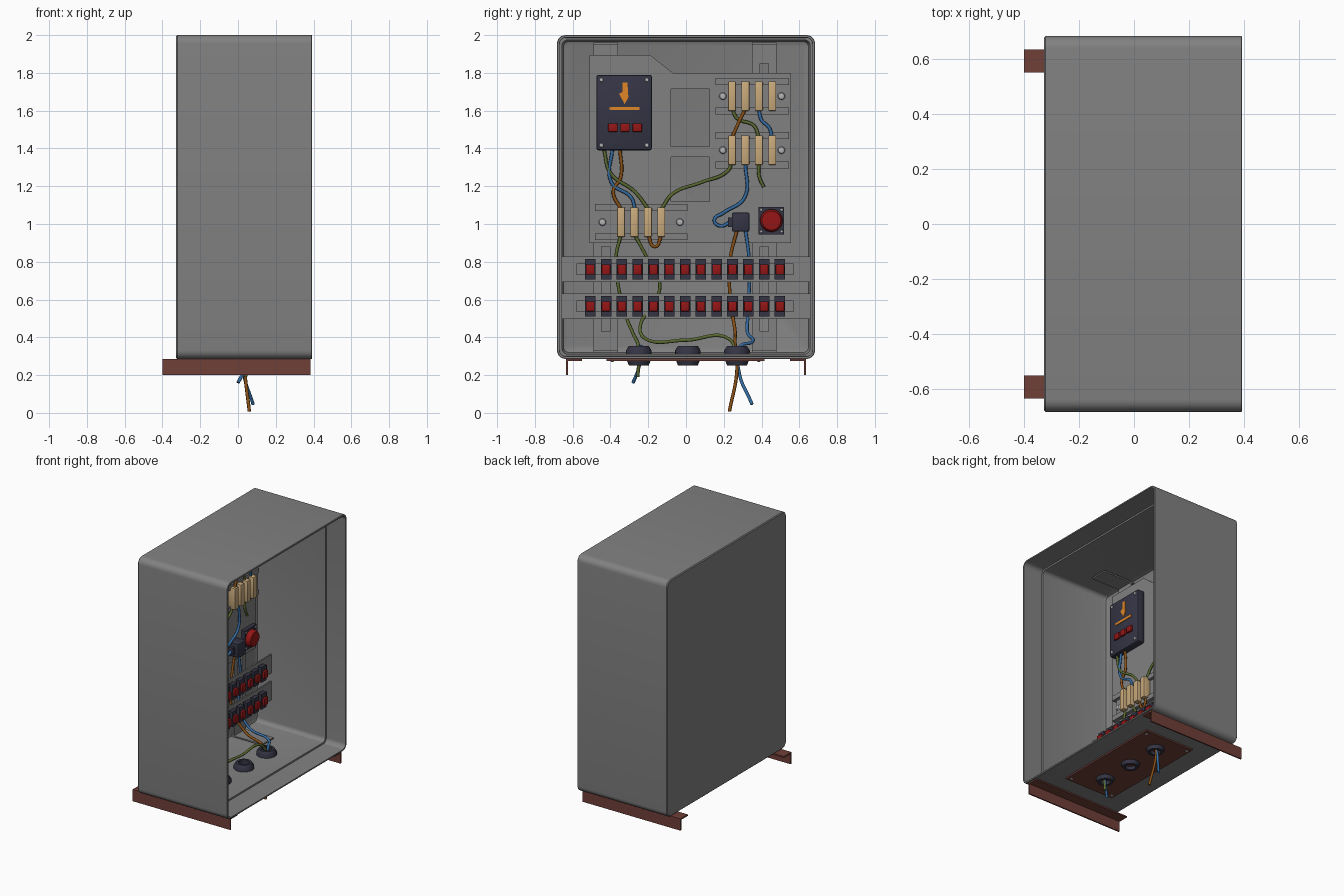
import bpy
import bmesh
import math
from mathutils import Vector

if "Cube" in bpy.data.objects:
    bpy.data.objects.remove(bpy.data.objects["Cube"])


def material(name, *rgb):
    m = bpy.data.materials.new(name)
    m.use_nodes = True
    m.diffuse_color = (*rgb, 1)
    m.node_tree.nodes["Principled BSDF"].inputs["Base Color"].default_value = (*rgb, 1)
    return m


GREY = material("cabinet grey", 0.22, 0.22, 0.22)
RUST = material("rust brown", 0.16, 0.05, 0.04)
NAVY = material("dark navy", 0.035, 0.035, 0.06)
RED = material("signal red", 0.3, 0.008, 0.008)
TAN = material("terminal tan", 0.58, 0.4, 0.2)
ORANGE = material("orange", 0.75, 0.24, 0.02)
GREEN = material("wire green", 0.1, 0.14, 0.03)
BLUE = material("wire blue", 0.035, 0.15, 0.36)
BROWN = material("wire brown", 0.25, 0.08, 0.008)
STEEL = material("screw steel", 0.45, 0.45, 0.47)


def finish(name, bm, mat):
    bmesh.ops.recalc_face_normals(bm, faces=bm.faces)
    me = bpy.data.meshes.new(name)
    bm.to_mesh(me)
    bm.free()
    me.materials.append(mat)
    ob = bpy.data.objects.new(name, me)
    bpy.context.collection.objects.link(ob)
    return ob


def box(name, xs, ys, zs, mat, bevel=0):
    bm = bmesh.new()
    bmesh.ops.create_cube(bm, size=1)
    for v in bm.verts:
        v.co = [(a + b) / 2 + c * (b - a) for (a, b), c in zip((xs, ys, zs), v.co)]
    if bevel:
        bmesh.ops.bevel(bm, geom=bm.edges[:], offset=bevel, segments=2,
                        profile=0.5, affect='EDGES')
    return finish(name, bm, mat)


def prism(name, outline, x0, x1, mat):
    """Extrude a (y, z) outline along x."""
    bm = bmesh.new()
    face = bm.faces.new([bm.verts.new((x0, y, z)) for y, z in outline])
    ext = bmesh.ops.extrude_face_region(bm, geom=[face])
    bmesh.ops.translate(bm, vec=(x1 - x0, 0, 0),
                        verts=[g for g in ext["geom"] if isinstance(g, bmesh.types.BMVert)])
    return finish(name, bm, mat)


def cut(ob, *openings):
    """Cut rectangular (ys, zs) openings through a sheet facing x."""
    for ys, zs in openings:
        c = box("opening_cutter", (-0.32, 0), ys, zs, GREY)
        c.hide_render = True
        c.hide_set(True)
        c.display_type = 'WIRE'
        mod = ob.modifiers.new("opening", 'BOOLEAN')
        mod.object, mod.operation, mod.solver = c, 'DIFFERENCE', 'EXACT'


def lathe(name, profile, centre, mat, axis='Z', n=24):
    """Spin a (radius, height) profile about z or x."""
    bm = bmesh.new()
    vs = [bm.verts.new((r, 0, h)) for r, h in profile]
    es = [bm.edges.new(p) for p in zip(vs, vs[1:])]
    bmesh.ops.spin(bm, geom=vs + es, cent=(0, 0, 0), axis=(0, 0, 1),
                   angle=math.tau, steps=n, use_merge=False)
    bmesh.ops.remove_doubles(bm, verts=bm.verts, dist=1e-5)
    for v in bm.verts:
        x, y, z = v.co
        v.co = Vector((z, x, y) if axis == 'X' else (x, y, z)) + Vector(centre)
    return finish(name, bm, mat)


def screw(name, y, z, x, r=0.012):
    lathe(name, [(r, 0), (r * 0.8, r * 0.5), (0, r * 0.7)], (x, y, z), STEEL, 'X', 12)


def wire(name, mat, points, r=0.009):
    cu = bpy.data.curves.new(name, 'CURVE')
    cu.dimensions, cu.bevel_depth, cu.bevel_resolution = '3D', r, 2
    cu.use_fill_caps = True
    cu.resolution_u = 8
    sp = cu.splines.new('BEZIER')
    sp.bezier_points.add(len(points) - 1)
    for bp, p in zip(sp.bezier_points, points):
        bp.co = p if len(p) == 3 else (-0.215, *p)
        bp.handle_left_type = bp.handle_right_type = 'AUTO'
    cu.materials.append(mat)
    bpy.context.collection.objects.link(bpy.data.objects.new(name, cu))


# Cabinet shell: rounded-rectangle rings lofted around the open edge and inside
def ring(bm, x, inset, radius):
    hy, hz, cz = 0.683 - inset, 0.857 - inset, 1.143
    out = []
    for k, (sy, sz) in enumerate(((1, 1), (-1, 1), (-1, -1), (1, -1))):
        for i in range(7):
            a = math.pi / 2 * (k + i / 6)
            out.append(bm.verts.new((x, sy * (hy - radius) + radius * math.cos(a),
                                     cz + sz * (hz - radius) + radius * math.sin(a))))
    return out


bm = bmesh.new()
rings = [ring(bm, *r) for r in (
    (-0.327, 0.006, 0.04), (-0.321, 0, 0.045), (0.39, 0, 0.045), (0.393, 0.003, 0.042),
    (0.393, 0.012, 0.036), (0.24, 0.014, 0.034), (0.24, 0.026, 0.03),
    (-0.28, 0.028, 0.03), (-0.3, 0.034, 0.03), (-0.308, 0.052, 0.03))]
for a, b in zip(rings, rings[1:]):
    for i in range(len(a)):
        j = (i + 1) % len(a)
        bm.faces.new((a[i], a[j], b[j], b[i]))
bm.faces.new(rings[0])
bm.faces.new(rings[-1])
finish("cabinet_shell", bm, GREY)

# Angle-iron feet and gland plate
for side, s in (("left", 1), ("right", -1)):
    prism("foot_rail_" + side, [(s * y, z) for y, z in (
        (0.635, 0.2), (0.635, 0.285), (0.55, 0.285), (0.55, 0.275),
        (0.625, 0.275), (0.625, 0.2))], -0.4, 0.383, RUST)
box("gland_plate", (-0.16, 0.24), (-0.42, 0.415), (0.275, 0.287), RUST)
for x in (-0.135, 0.215):
    for y in (-0.39, 0.385):
        lathe("gland_plate_bolt", [(0.01, 0.276), (0.01, 0.271), (0, 0.27)], (x, y, 0), STEEL, n=8)
for y in (-0.25, 0.01, 0.27):
    lathe("cable_gland", [(0.034, 0.25), (0.052, 0.25), (0.066, 0.285), (0.068, 0.33), (0.052, 0.355),
                          (0.036, 0.355), (0.034, 0.25)], (0.04, y, 0), NAVY)

# Slotted uprights with end flanges, and the mounting plate
for y in (-0.425, 0.415):
    ys = (y - 0.065, y + 0.065)
    up = box("upright", (-0.285, -0.275), ys, (0.33, 1.96), GREY)
    cut(up, ((y - 0.022, y + 0.022), (0.43, 0.88)), ((y - 0.022, y + 0.022), (1.5, 1.85)))
    for z in (0.325, 1.955):
        box("upright_flange", (-0.31, -0.05), ys, (z - 0.005, z + 0.005), GREY)
plate = prism("mounting_plate", [(-0.51, 0.9), (0.555, 0.9), (0.555, 1.8), (-0.07, 1.8),
                                 (-0.19, 1.895), (-0.51, 1.895)], -0.255, -0.243, GREY)
cut(plate, ((-0.08, 0.125), (1.41, 1.715)), ((-0.08, 0.125), (1.12, 1.355)))

# Breaker rows on full-width panels
for z in (0.76, 0.565):
    box("breaker_panel", (-0.2, -0.19), (-0.656, 0.656), (z - 0.067, z + 0.067), GREY)
    box("breaker_rail", (-0.19, -0.165), (-0.58, 0.57), (z - 0.03, z + 0.03), GREY)
    for i in range(13):
        y = -0.507 + i * 0.0837
        box("breaker_body", (-0.17, -0.14), (y - 0.028, y + 0.028), (z - 0.055, z + 0.055), NAVY)
        box("breaker_switch", (-0.14, -0.12), (y - 0.023, y + 0.023), (z - 0.028, z + 0.026), RED, 0.005)

# Terminal blocks on paired rails
for y, z, shift, half in ((0.35, 1.677, 0, 0.195), (0.35, 1.391, 0, 0.195), (-0.2375, 1.01, -0.0, 0.245)):
    for dz in (-0.078, 0.078):
        box("terminal_rail", (-0.243, -0.215), (y - half, y + half), (z + dz - 0.018, z + dz + 0.018), GREY)
    box("terminal_base", (-0.243, -0.236), (y - half + 0.02, y + half - 0.02), (z - 0.06, z + 0.06), GREY)
    for dy in (-half + 0.04, half - 0.04):
        screw("terminal_screw", y + dy, z, -0.236, 0.02)
    for i in range(4):
        c = y + (i - 1.5) * 0.071
        box("terminal", (-0.236, -0.18), (c - 0.021, c + 0.021), (z - 0.078, z + 0.078), TAN, 0.005)

# Control unit with a plain orange mark, three buttons and corner screws
box("control_unit", (-0.243, -0.185), (-0.475, -0.18), (1.39, 1.79), NAVY, 0.012)
for y in (-0.448, -0.207):
    for z in (1.417, 1.763):
        screw("control_unit_screw", y, z, -0.186)
box("control_mark_bar", (-0.186, -0.18), (-0.405, -0.245), (1.603, 1.62), ORANGE)
prism("control_mark_wedge", [(-0.355, 1.69), (-0.325, 1.635), (-0.305, 1.67), (-0.31, 1.75),
                             (-0.335, 1.75), (-0.335, 1.7)], -0.186, -0.18, ORANGE)
for y in (-0.387, -0.323, -0.258):
    box("control_button", (-0.186, -0.168), (y - 0.025, y + 0.025), (1.487, 1.533), RED, 0.006)

# Stop button and cable socket
box("stop_button_base", (-0.243, -0.215), (0.385, 0.52), (0.945, 1.09), NAVY)
lathe("stop_button", [(0.06, 0), (0.06, 0.025), (0.05, 0.04), (0, 0.045)], (-0.22, 0.452, 1.018), RED, 'X')
for y in (0.398, 0.507):
    for z in (0.96, 1.075):
        screw("stop_button_screw", y, z, -0.215, 0.008)
box("socket", (-0.243, -0.17), (0.243, 0.335), (0.96, 1.06), NAVY, 0.006)
box("socket_inlet", (-0.235, -0.195), (0.222, 0.243), (0.985, 1.035), NAVY)

# Wires between control unit, terminals and socket
wire("control_green", GREEN, [(-0.435, 1.4), (-0.4, 1.27), (-0.27, 1.17), (-0.2, 1.08)])
wire("control_blue", BLUE, [(-0.39, 1.4), (-0.395, 1.22), (-0.29, 1.14), (-0.27, 1.08)])
wire("control_brown", BROWN, [(-0.35, 1.4), (-0.345, 1.25), (-0.385, 1.17), (-0.345, 1.08)])
wire("cross_green", GREEN, [(-0.13, 1.08), (-0.07, 1.16), (0.08, 1.22), (0.22, 1.28), (0.245, 1.33)])
wire("loop_brown", BROWN, [(-0.2, 0.94), (-0.165, 0.88), (-0.13, 0.94)])
wire("link_green", GREEN, [(0.245, 1.61), (0.27, 1.56), (0.36, 1.52), (0.385, 1.46)])
wire("link_brown", BROWN, [(-0.2, 0.315, 1.61), (-0.2, 0.28, 1.54), (-0.2, 0.245, 1.46)])
wire("link_blue", BLUE, [(0.385, 1.61), (0.4, 1.55), (0.44, 1.51), (0.455, 1.46)])
wire("socket_blue", BLUE, [(0.315, 1.32), (0.31, 1.14), (0.2, 1.06), (0.15, 1.02), (0.18, 0.99), (0.235, 1.01)])
wire("loose_green", GREEN, [(0.385, 1.32), (0.388, 1.25), (0.412, 1.195)])

# Wires running down behind the breakers to the glands
wire("gland_green", GREEN, [(-0.345, 0.94), (-0.37, 0.83), (-0.36, 0.68), (-0.32, 0.52),
                            (-0.08, -0.28, 0.42), (0.04, -0.25, 0.34), (0.04, -0.255, 0.19)])
wire("floor_green", GREEN, [(-0.27, 0.94), (-0.2, 0.81), (-0.14, 0.69), (-0.16, 0.59), (-0.17, -0.24, 0.47),
                            (-0.08, -0.21, 0.39), (0, 0, 0.385), (0.03, 0.23, 0.39), (0.04, 0.265, 0.3)])
wire("gland_blue", BLUE, [(0.05, -0.24, 0.36), (0.04, -0.25, 0.24), (0, -0.28, 0.16)])
wire("supply_brown", BROWN, [(0.27, 0.97), (0.232, 0.8), (0.235, 0.6), (-0.12, 0.26, 0.43),
                             (0.03, 0.26, 0.36), (0.035, 0.27, 0.23), (0.06, 0.23, 0.008)])
wire("supply_blue", BLUE, [(0.315, 0.97), (0.335, 0.8), (0.33, 0.55), (-0.13, 0.325, 0.43), (0, 0.35, 0.375),
                           (0.04, 0.285, 0.35), (0.03, 0.28, 0.22), (0.08, 0.35, 0.045)])

# Smooth shading with sharp edges kept
bpy.ops.object.select_all(action='DESELECT')
meshes = [o for o in bpy.context.scene.objects if o.type == 'MESH' and not o.hide_render]
for o in meshes:
    o.select_set(True)
bpy.context.view_layer.objects.active = meshes[0]
bpy.ops.object.shade_smooth_by_angle(angle=math.radians(35))
